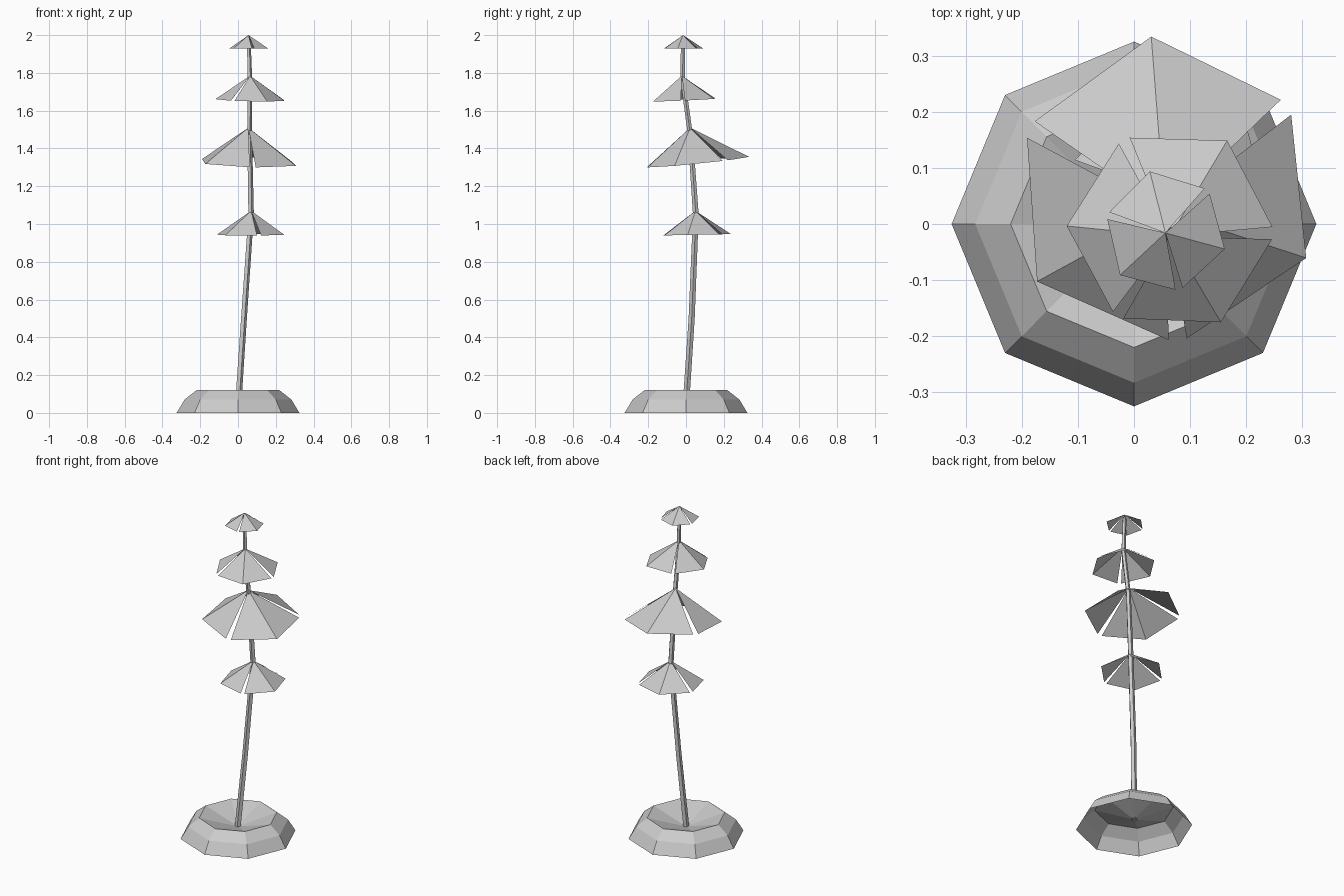
import bpy
from math import cos, sin, radians, tau
from mathutils import Vector

if "Cube" in bpy.data.objects:
    bpy.data.objects.remove(bpy.data.objects["Cube"])


def make(name, verts, faces):
    mesh = bpy.data.meshes.new(name)
    mesh.from_pydata([tuple(v) for v in verts], [], faces)
    mesh.update()
    ob = bpy.data.objects.new(name, mesh)
    bpy.context.collection.objects.link(ob)
    return ob


def loft(name, centres, radii, sides, tip):
    """Horizontal polygon rings joined by quads, closed on a tip point."""
    verts = [Vector(c) + Vector((r * cos(tau * i / sides), r * sin(tau * i / sides), 0))
             for c, r in zip(centres, radii) for i in range(sides)]
    faces = []
    for k in range(len(radii) - 1):
        for i in range(sides):
            j = (i + 1) % sides
            a, b = k * sides, (k + 1) * sides
            faces.append((a + i, a + j, b + j, b + i))
    last = (len(radii) - 1) * sides
    verts.append(Vector(tip))
    faces += [(last + i, last + (i + 1) % sides, len(verts) - 1) for i in range(sides)]
    return make(name, verts, faces)


def whorl(name, apex, centre, tip_r, side_r, turn, slope, half=56.5):
    """Three folded leaves hanging from one apex, rim tilted by slope (dz/dx, dz/dy)."""
    for n in range(3):
        verts = [Vector(apex)]
        mid = turn + 120 * n
        for ang, r in ((mid - half, side_r), (mid, tip_r), (mid + half, side_r)):
            dx, dy = r * cos(radians(ang)), r * sin(radians(ang))
            verts.append(Vector(centre) + Vector((dx, dy, dx * slope[0] + dy * slope[1])))
        make(f"{name}_leaf_{n + 1}", verts, [(0, 1, 2), (0, 2, 3)])


# Open-bottomed mound with a sunken funnel top
loft("base", [(0, 0, 0), (0, 0, 0.07), (0, 0, 0.12)], [0.325, 0.283, 0.22], 8, (0, 0, 0.05))

# Slightly bent stem
path = [(0, 0, 0.05), (0.03, 0.03, 0.5), (0.068, 0.052, 1.05),
        (0.06, 0.022, 1.48), (0.062, -0.018, 1.77), (0.056, -0.016, 1.97)]
loft("stem", path, [0.018, 0.017, 0.016, 0.014, 0.013, 0.011], 5, (0.056, -0.016, 1.99))

# Leaf whorls from bottom to top
whorl("lower", (0.07, 0.05, 1.07), (0.065, 0.057, 0.943), 0.187, 0.18, 105, (0, 0.02))
whorl("large", (0.055, 0.022, 1.51), (0.055, 0.057, 1.327), 0.278, 0.264, 95, (-0.03, 0.1))
whorl("upper", (0.064, -0.022, 1.785), (0.067, -0.01, 1.657), 0.187, 0.18, 58, (-0.02, 0.045))
whorl("top", (0.056, -0.016, 2.0), (0.055, -0.014, 1.928), 0.111, 0.105, 104, (0, 0))
